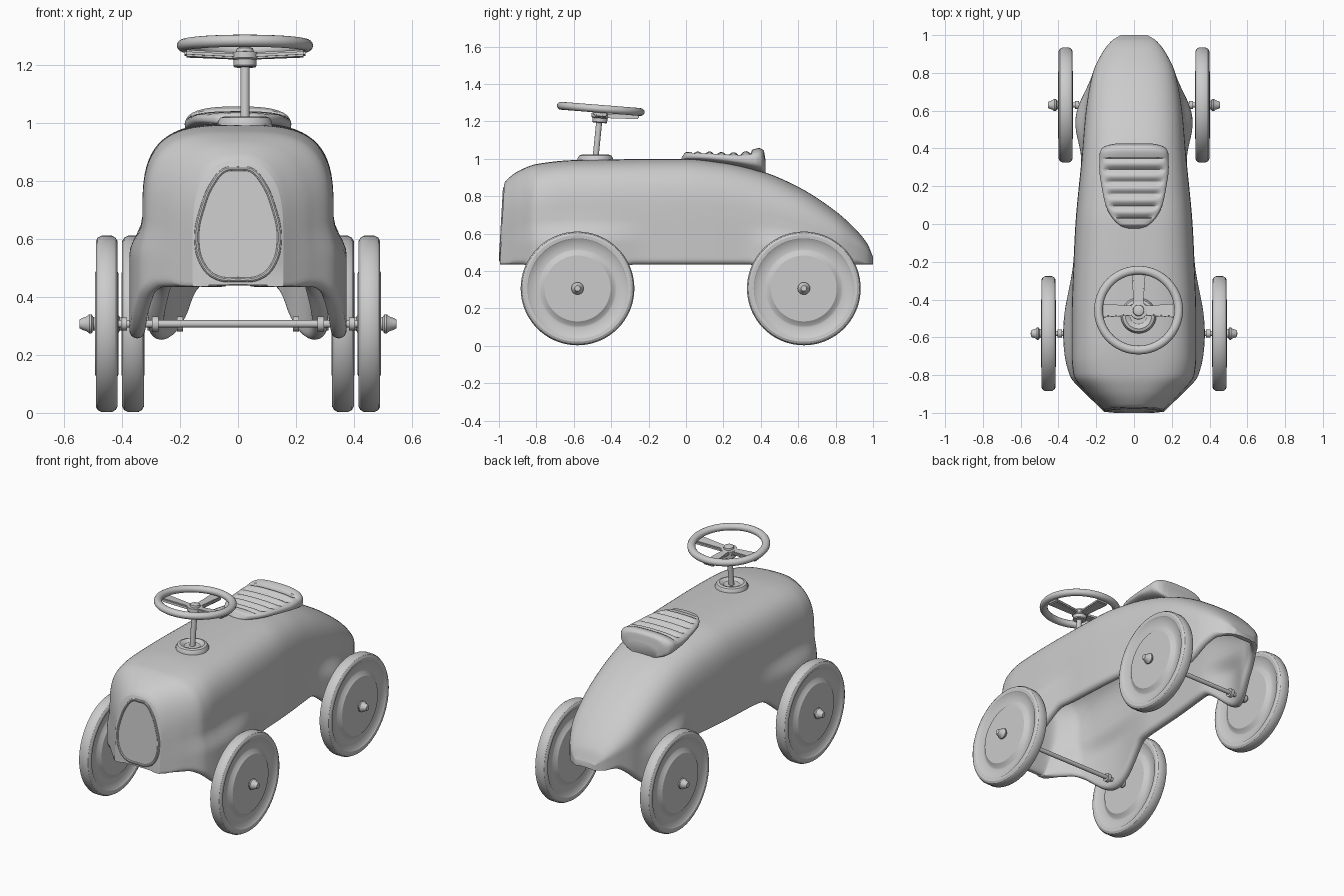
import bpy, bmesh
from math import sin, cos, pi, radians
from mathutils import Matrix, Vector

old = bpy.data.objects.get("Cube")
if old:
    bpy.data.objects.remove(old, do_unlink=True)

grey = bpy.data.materials.new("plain_grey")
grey.use_nodes = True
grey.diffuse_color = (0.6, 0.6, 0.6, 1)
grey.node_tree.nodes["Principled BSDF"].inputs["Base Color"].default_value = (0.6, 0.6, 0.6, 1)


def finish(obj, angle=35):
    """Give an object its material and smooth shading."""
    obj.data.materials.append(grey)
    bpy.ops.object.select_all(action="DESELECT")
    obj.select_set(True)
    bpy.context.view_layer.objects.active = obj
    if obj.type == "CURVE":
        bpy.ops.object.convert(target="MESH")
    bpy.ops.object.shade_smooth_by_angle(angle=radians(angle))


def from_bmesh(name, bm, matrix=Matrix(), angle=35):
    bmesh.ops.remove_doubles(bm, verts=bm.verts, dist=1e-5)
    bmesh.ops.recalc_face_normals(bm, faces=bm.faces)
    mesh = bpy.data.meshes.new(name)
    bm.to_mesh(mesh)
    bm.free()
    obj = bpy.data.objects.new(name, mesh)
    bpy.context.collection.objects.link(obj)
    obj.matrix_world = matrix
    finish(obj, angle)


def loft(name, rings, angle=35):
    """Skin closed rings of points and cap both ends."""
    bm = bmesh.new()
    rows = [[bm.verts.new(p) for p in ring] for ring in rings]
    n = len(rows[0])
    for a, b in zip(rows, rows[1:]):
        for i in range(n):
            j = (i + 1) % n
            bm.faces.new((a[i], a[j], b[j], b[i]))
    bm.faces.new(rows[0])
    bm.faces.new(rows[-1])
    from_bmesh(name, bm, angle=angle)


def lathe(name, profile, matrix, segments=64, angle=35):
    """Spin (radius, height) points about local z."""
    bm = bmesh.new()
    verts = [bm.verts.new((r, 0, h)) for r, h in profile]
    edges = [bm.edges.new(pair) for pair in zip(verts, verts[1:])]
    bmesh.ops.spin(bm, geom=verts + edges, cent=(0, 0, 0), axis=(0, 0, 1),
                   angle=2 * pi, steps=segments)
    from_bmesh(name, bm, matrix, angle)


def clamp(t):
    return max(0, min(1, t))


def ease(t):
    t = clamp(t)
    return t * t * (3 - 2 * t)


def smooth(keys, y):
    """Monotone cubic through (position, value) keys."""
    y = min(max(y, keys[0][0]), keys[-1][0])
    slopes = [(b[1] - a[1]) / (b[0] - a[0]) for a, b in zip(keys, keys[1:])]
    tangents = [slopes[0]]
    for a, b in zip(slopes, slopes[1:]):
        tangents.append(2 * a * b / (a + b) if a * b > 0 else 0)
    tangents.append(slopes[-1])
    i = max(k for k in range(len(slopes)) if keys[k][0] <= y)
    h = keys[i + 1][0] - keys[i][0]
    t = (y - keys[i][0]) / h
    a, b = keys[i][1], keys[i + 1][1]
    return a + (b - a) * ease(t) + h * t * (1 - t) * ((1 - t) * tangents[i] - t * tangents[i + 1])


def bump(y, centre, reach):
    d = abs(y - centre) / reach
    return cos(pi / 2 * d) ** 2 if d < 1 else 0


def mirrored(half):
    """Close a half section that starts and ends on the centre line."""
    return half + [(-x, y, z) for x, y, z in half[-2:0:-1]]


FRONT, REAR, AXLE_Z = -0.58, 0.63, 0.307

# Hollow body shell: domed sections with four fender lobes hanging over the axles
top_line = [(-1, .865), (-.98, .89), (-.9, .94), (-.8, .972), (-.6, .993), (0, 1), (.2, .982),
            (.4, .935), (.6, .85), (.8, .72), (.9, .63), (.97, .545), (1, .475)]
width_line = [(-1, .152), (-.97, .182), (-.9, .25), (-.8, .32), (-.7, .33), (-.5, .33),
              (-.2, .32), (0, .31), (.35, .277), (.6, .255), (.8, .218), (.9, .172),
              (.97, .118), (1, .07)]


def body_ring(y):
    top, wide = smooth(top_line, y), smooth(width_line, y)
    low = .435 - .178 * bump(y, FRONT, .29) ** .75 - .183 * bump(y, REAR, .28) ** .75
    foot = wide + .045 * bump(y, FRONT, .42) + .05 * bump(y, .56, .25)
    hollow = max(.01, ease((y + .975) / .07) * ease((.975 - y) / .07))
    lip = .003 + .025 * hollow
    shoulder = .465 + .4 * (top - .465)
    flare = min(shoulder, .72)
    power = 2 / (2.5 + .8 * ease((y + 1) / .3) - max(0, y))
    outer = []
    for i in range(18):
        a = pi / 2 * (1 - i / 17)
        outer.append((wide * max(cos(a), 0) ** power if i else 0,
                      shoulder + (top - shoulder) * max(sin(a), 0) ** power))
    rim = low + lip
    for i in range(1, 15):
        z = shoulder + (rim - shoulder) * i / 14
        outer.append((wide + (foot - wide) * ease((flare - z) / .13), z))
    foot = outer[-1][0]
    thick = min(.055, foot * .4)
    rounded = [(foot - thick / 2 + thick / 2 * cos(pi * i / 8), rim - lip * sin(pi * i / 8))
               for i in range(1, 8)]
    squash = hollow * max(.05, top - thick - rim) / (top - rim)
    inner = [(x * (foot - thick) / foot, rim + (z - rim) * squash) for x, z in reversed(outer)]
    lean = clamp((-.8 - y) / .2) * .057
    return mirrored([(x, y + lean * max(z - .43, 0), z) for x, z in outer + rounded + inner])


loft("body", [body_ring(-.996 * cos(pi * i / 110) + .004 * i / 110) for i in range(111)], 55)

# Grille plate and its raised rim on the nose
outline = [(0, .03), (.075, .038), (.12, .08), (.142, .17), (.122, .28), (.085, .365), (.045, .408), (0, .412)]
outline += [(-x, z) for x, z in outline[-2:0:-1]]
for name, dims in (("grille_plate", "2D"), ("grille_rim", "3D")):
    curve = bpy.data.curves.new(name, "CURVE")
    curve.dimensions = dims
    if dims == "2D":
        curve.fill_mode, curve.extrude = "BOTH", .004
    else:
        curve.bevel_depth, curve.bevel_resolution = .009, 3
    spline = curve.splines.new("BEZIER")
    spline.bezier_points.add(len(outline) - 1)
    for point, (x, z) in zip(spline.bezier_points, outline):
        point.co = (x, z, 0)
        point.handle_left_type = point.handle_right_type = "AUTO"
    spline.use_cyclic_u = True
    grille = bpy.data.objects.new(name, curve)
    bpy.context.collection.objects.link(grille)
    grille.matrix_world = Matrix.Translation((0, -.994, .43)) @ Matrix.Rotation(pi / 2 - .057, 4, "X")
    finish(grille)

# Seat pad with pillowed cross ribs
seat_width = [(-.025, .02), (-.015, .06), (.01, .095), (.05, .127), (.1, .15), (.2, .172), (.3, .184),
              (.37, .182), (.4, .17), (.417, .14), (.425, .1)]
seat_top = [(-.025, 1.005), (0, 1.035), (.1, 1.04), (.25, 1.035), (.33, 1.042), (.39, 1.057), (.415, 1.045), (.425, .995)]


def seat_ring(y):
    wide, top = smooth(seat_width, y), smooth(seat_top, y)
    bottom = smooth(top_line, y) - .01
    mid = (bottom + top) / 2
    half = []
    for i in range(25):
        a = pi / 2 - pi * i / 24
        x = wide * max(cos(a), 0) ** .72 if 0 < i < 24 else 0
        z = mid + (top - mid) * (1 if a > 0 else -1) * abs(sin(a)) ** .72
        if a > 0 and .03 < y < .35:
            z -= .022 * clamp((wide * .9 - x) / .03) * (1 - abs(sin(pi * (y - .03) / .064)))
        half.append((x, y, z))
    return mirrored(half)


loft("seat", [seat_ring(.2 - .225 * cos(pi * i / 110)) for i in range(111)], 60)

# Wheels with a dished ring and raised disc, axles, collars and end caps
half_wheel = [(0, .04), (.176, .04), (.181, .037), (.2, .022), (.21, .02), (.262, .031),
              (.268, .036), (.285, .0375), (.297, .031), (.304, .018)]
wheel_profile = half_wheel + [(r, -h) for r, h in reversed(half_wheel)]
cap_profile = [(0, .03), (.02, .035), (.024, .046), (.033, .052), (.033, .06), (.025, .07),
               (.02, .085), (.015, .093), (0, .094)]


def rod_profile(radius, half_length):
    return [(0, -half_length), (radius, -half_length), (radius, half_length), (0, half_length)]


for end, y, track, grip in (("front", FRONT, .453, .285), ("rear", REAR, .362, .2)):
    lathe(end + "_axle", rod_profile(.013, track + .04),
          Matrix.Translation((0, y, AXLE_Z)) @ Matrix.Rotation(pi / 2, 4, "Y"), 24)
    for side, sign in (("left", 1), ("right", -1)):
        turn = Matrix.Rotation(sign * pi / 2, 4, "Y")
        hub = Matrix.Translation((sign * track, y, AXLE_Z)) @ turn
        lathe(f"{end}_{side}_wheel", wheel_profile, hub, 72, 30)
        lathe(f"{end}_{side}_cap", cap_profile, hub, 24)
        for name, x, radius in (("inner", grip, .026), ("outer", track - .06, .022)):
            lathe(f"{end}_{side}_{name}_collar", rod_profile(radius, .011),
                  Matrix.Translation((sign * x, y, AXLE_Z)) @ turn, 24)

# Steering base, column and wheel
SX = .024
lathe("steering_base", [(0, .01), (.045, .012), (.055, .02), (.07, .025), (.085, .02), (.094, .006), (.094, -.02),
                        (0, -.02)], Matrix.Translation((SX, -.485, .998)), 48)
foot, head = Vector((SX, -.485, .99)), Vector((SX, -.462, 1.22))
lean = (head - foot).to_track_quat("Z", "Y").to_matrix().to_4x4()
lathe("steering_column", rod_profile(.016, .115), Matrix.Translation((foot + head) / 2) @ lean, 24)

frame = Matrix.Translation((SX, -.456, 1.267)) @ Matrix.Rotation(radians(-4.5), 4, "X")
ring = [(.212 + .023 * cos(2 * pi * i / 16), .021 * sin(2 * pi * i / 16)) for i in range(17)]
lathe("steering_rim", ring, frame, 72, 60)
lathe("steering_hub", [(0, -.075), (.036, -.075), (.04, -.07), (.04, -.05), (.046, -.045), (.046, -.024),
                       (.03, -.022), (.028, -.01), (.018, -.006), (0, -.006)], frame, 32)

# Three flat spokes under the rim
for name, degrees in (("left", 0), ("back", 90), ("right", 180)):
    bm = bmesh.new()
    bmesh.ops.create_cube(bm, size=1)
    for v in bm.verts:
        outer = v.co.x > 0
        v.co = (.208 if outer else .03, v.co.y * (.075 if outer else .05),
                v.co.z * .022 - (.028 if outer else .036))
    bmesh.ops.bevel(bm, geom=bm.edges[:], offset=.006, segments=2, affect="EDGES")
    from_bmesh(f"{name}_spoke", bm, frame @ Matrix.Rotation(radians(degrees), 4, "Z"))
